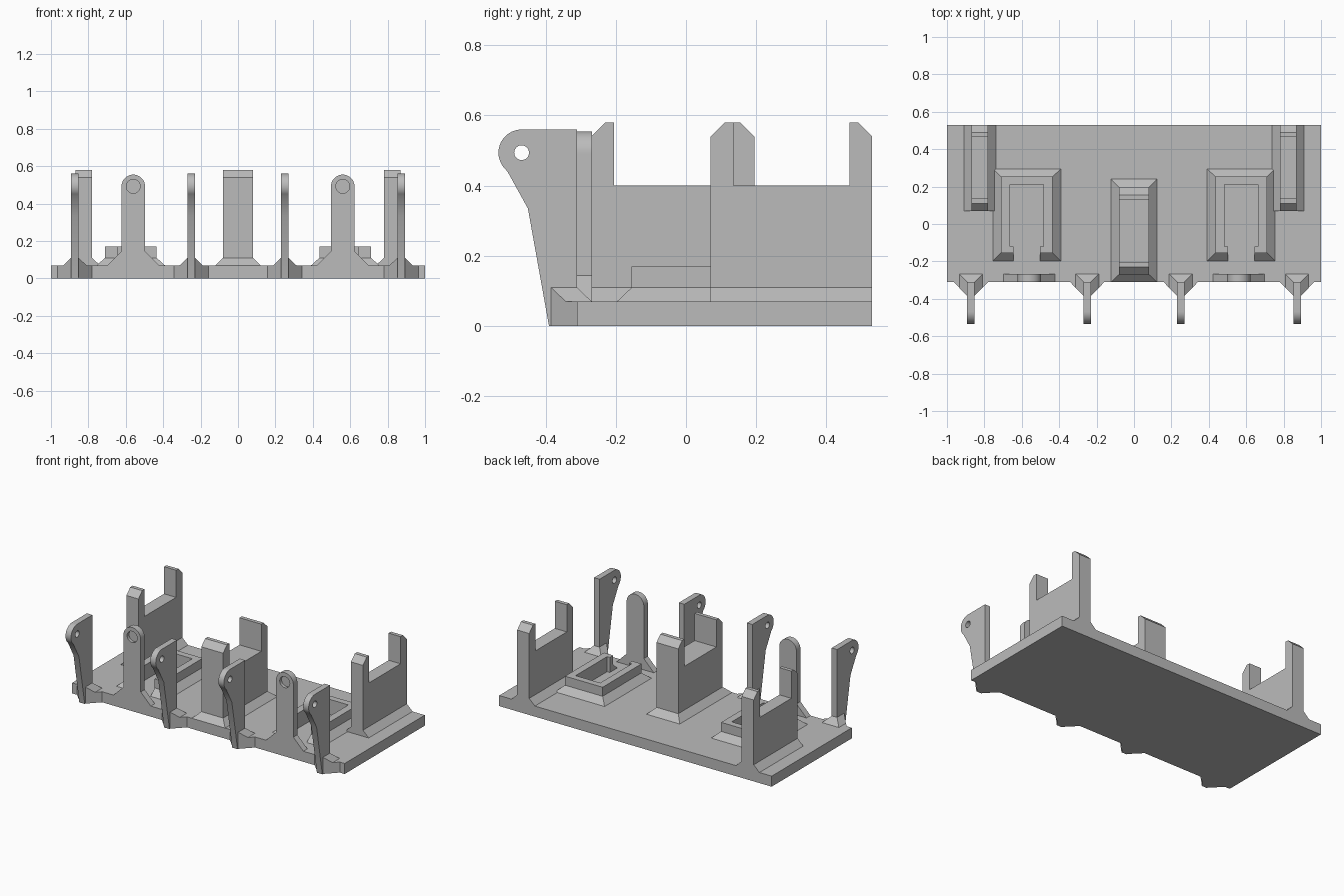
import bpy, bmesh
from math import sin, cos, radians, pi
from mathutils import Matrix, Vector

cube = bpy.data.objects.get("Cube")
if cube:
    bpy.data.objects.remove(cube, do_unlink=True)

grey = bpy.data.materials.new("plain grey")
grey.use_nodes = True
grey.diffuse_color = (0.5, 0.5, 0.5, 1)
grey.node_tree.nodes["Principled BSDF"].inputs["Base Color"].default_value = (0.5, 0.5, 0.5, 1)

T = 0.07      # plate thickness
F = 0.11      # top of the sloped footings
FRONT, BACK = -0.31, 0.53


def finish(name, bm):
    bmesh.ops.recalc_face_normals(bm, faces=bm.faces)
    mesh = bpy.data.meshes.new(name)
    bm.to_mesh(mesh)
    bm.free()
    mesh.materials.append(grey)
    ob = bpy.data.objects.new(name, mesh)
    bpy.context.collection.objects.link(ob)
    return ob


def loft(name, rects):
    """Stack of rectangles (x0, x1, y0, y1, z) joined by side faces."""
    bm = bmesh.new()
    rings = [[bm.verts.new(p) for p in ((a, c, z), (b, c, z), (b, d, z), (a, d, z))]
             for a, b, c, d, z in rects]
    bm.faces.new(rings[0])
    bm.faces.new(rings[-1])
    for lo, hi in zip(rings, rings[1:]):
        for i in range(4):
            j = (i + 1) % 4
            bm.faces.new((lo[i], lo[j], hi[j], hi[i]))
    return finish(name, bm)


def box(name, x0, x1, y0, y1, z0, z1):
    return loft(name, [(x0, x1, y0, y1, z0), (x0, x1, y0, y1, z1)])


def extrude(name, outline, axis, start, end):
    """Extrude a (y, z) outline along x, or an (x, z) outline along y."""
    bm = bmesh.new()
    place = (lambda u, v: (start, u, v)) if axis == "x" else (lambda u, v: (u, start, v))
    face = bm.faces.new([bm.verts.new(place(u, v)) for u, v in outline])
    step = end - start
    new = bmesh.ops.extrude_face_region(bm, geom=[face], use_keep_orig=True)["geom"]
    bmesh.ops.translate(bm, verts=[v for v in new if isinstance(v, bmesh.types.BMVert)],
                        vec=(step, 0, 0) if axis == "x" else (0, step, 0))
    return finish(name, bm)


def hull(name, points):
    bm = bmesh.new()
    for p in points:
        bm.verts.new(p)
    bmesh.ops.convex_hull(bm, input=bm.verts)
    bmesh.ops.dissolve_limit(bm, angle_limit=radians(1), verts=bm.verts, edges=bm.edges)
    return finish(name, bm)


def rod(axis, centre, radius, length):
    bm = bmesh.new()
    turn = Matrix.Rotation(pi / 2, 4, "Y" if axis == "x" else "X")
    bmesh.ops.create_cone(bm, cap_ends=True, segments=32, radius1=radius, radius2=radius,
                          depth=length, matrix=Matrix.Translation(Vector(centre)) @ turn)
    return finish("cutter", bm)


def cut(ob, cutter):
    mod = ob.modifiers.new("cut", "BOOLEAN")
    mod.operation = "DIFFERENCE"
    mod.object = cutter
    mod.solver = "EXACT"
    graph = bpy.context.evaluated_depsgraph_get()
    mesh = bpy.data.meshes.new_from_object(ob.evaluated_get(graph))
    ob.modifiers.clear()
    ob.data = mesh
    bpy.data.objects.remove(cutter, do_unlink=True)


def smooth(ob):
    bpy.ops.object.select_all(action="DESELECT")
    ob.select_set(True)
    bpy.context.view_layer.objects.active = ob
    bpy.ops.object.shade_smooth_by_angle(angle=radians(25))


def arc(cx, cz, r, a0, a1, n=16):
    angles = [radians(a0 + (a1 - a0) * i / n) for i in range(n + 1)]
    return [(cx + r * cos(a), cz + r * sin(a)) for a in angles]


def cradle(name, x0, x1, y0, y1):
    """Upright with a saddle between two posts bevelled on the outside."""
    post, top, seat, c = 0.065, 0.58, 0.4, 0.04
    extrude(name, [(y0, T), (y1, T), (y1, top - c), (y1 - c, top), (y1 - post, top),
                   (y1 - post, seat), (y0 + post, seat), (y0 + post, top),
                   (y0 + c, top), (y0, top - c)], "x", x0, x1)


# Base plate
box("base_plate", -1, 1, FRONT, BACK, 0, T)

# Centre cradle with a footing on all four sides
cradle("centre_cradle", -0.08, 0.08, -0.27, 0.195)
loft("centre_cradle_footing", [(-0.122, 0.122, FRONT, 0.24, T), (-0.08, 0.08, -0.27, 0.195, F)])

for s, side in ((1, "left"), (-1, "right")):
    # Side cradle with a footing along its length
    a, b = sorted((s * 0.78, s * 0.868))
    cradle(side + "_cradle", a, b, 0.07, BACK)
    loft(side + "_cradle_footing", [(a - 0.042, b + 0.042, 0.07, BACK, T), (a, b, 0.07, BACK, F)])

    # Open-fronted tray
    m = s * 0.573
    w = 0.138
    tray = loft(side + "_tray", [(m - 0.182, m + 0.182, -0.197, 0.295, T),
                                 (m - w, m + w, -0.155, 0.253, F),
                                 (m - w, m + w, -0.155, 0.253, 0.17)])
    cut(tray, box("cutter", m - 0.09, m + 0.09, -0.12, 0.21, 0, 0.3))
    cut(tray, box("cutter", m - 0.07, m + 0.07, -0.3, 0, 0, 0.3))

    # Round-topped post with a shallow dimple in front
    p = s * 0.56
    post = extrude(side + "_round_post",
                   [(p - 0.137, T), (p + 0.137, T), (p + 0.063, 0.144)]
                   + arc(p, 0.492, 0.063, 0, 180, 24) + [(p - 0.063, 0.144)],
                   "y", FRONT, -0.268)
    cut(post, rod("y", (p, FRONT, 0.492), 0.037, 0.04))
    smooth(post)

    # Two hooked arms, each on a pointed footing
    for x, place in ((s * 0.872, "outer"), (s * 0.25, "inner")):
        name = f"{side}_{place}_arm"
        h = 0.02
        arm = extrude(name, [(FRONT, 0), (FRONT, 0.56)] + arc(-0.468, 0.494, 0.066, 90, 220)
                      + [(-0.508, 0.44), (-0.45, 0.335), (-0.39, 0)], "x", x - h, x + h)
        cut(arm, rod("x", (x, -0.468, 0.494), 0.021, 0.2))
        smooth(arm)
        hull(name + "_toe", [(x + k * d, y, z) for k in (1, -1) for z in (0, T)
                             for d, y in ((0.092, FRONT), (h, -0.384))])
        hull(name + "_footing", [(x + k * d, y, z) for k in (1, -1)
                                 for d, y, z in ((0.062, -0.268, T), (0.062, -0.342, T),
                                                 (h, -0.384, T), (h, -0.31, F), (h, -0.384, F))])
